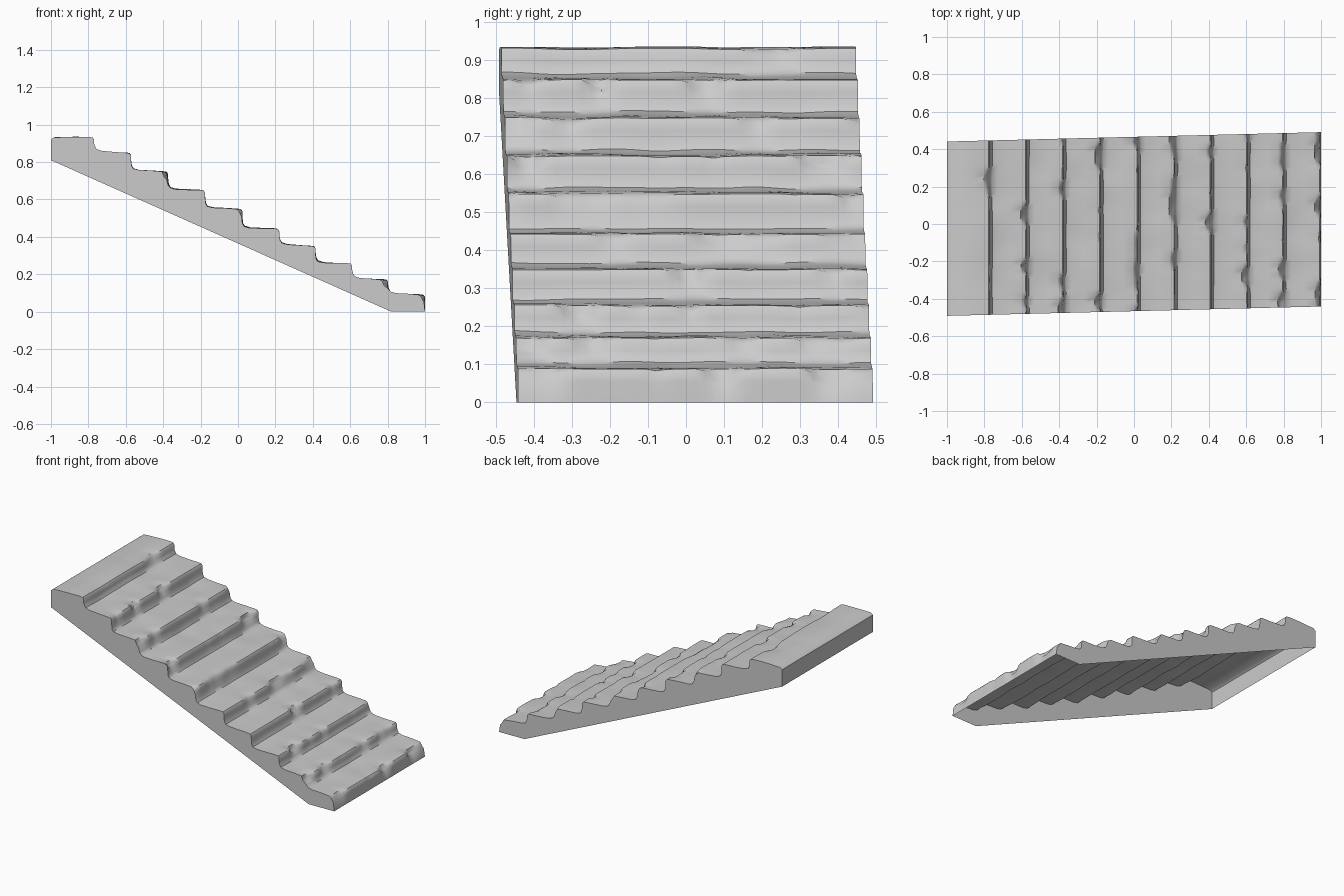
import bpy, bmesh, math
from mathutils import Vector, noise

if "Cube" in bpy.data.objects:
    bpy.data.objects.remove(bpy.data.objects["Cube"])

HALF = 0.466     # half width of the flight
SKEW = 0.025     # sideways drift along the length
COLS = 36        # segments across the width

edges = [-1.0, -0.77, -0.572, -0.374, -0.176, 0.024, 0.221, 0.415, 0.61, 0.803, 1.0]
heights = [0.932, 0.85, 0.75, 0.65, 0.55, 0.445, 0.352, 0.258, 0.172, 0.092]

# Side profile: (x, z, chip weight, wobble weight)
profile = [(-1.0, 0.81, 0, 0), (-1.0, 0.92, 0, 0.1), (-0.985, 0.932, 0, 0.3)]
for i, z in enumerate(heights):
    a, b = edges[i], edges[i + 1]
    if i:
        profile += [(a + 0.003, z + 0.03, 0.15, 0.8), (a + 0.012, z + 0.014, 0, 0.8),
                    (a + 0.04, z + 0.006, 0, 0.7)]
    profile += [(a + (b - a) * 0.55, z + 0.002, 0, 0.6), (b - 0.03, z, 0.2, 0.6),
                (b - 0.008, z - 0.003, 0.9, 0.4), (b - 0.001, z - 0.013, 1, 0.3),
                (b, z - 0.036, 0.4, 0.3)]
profile.append((1.0, 0.0, 0, 0))


def worn_point(x, z, chip, wob, y):
    # Worn stone: chipped nosings and gently uneven faces
    step = round(x * 5.07)
    c = max(0.0, noise.noise(Vector((step * 3.7, y * 9, 1.3))) - 0.08)
    c = min(c * 0.06, 0.026) * chip
    w = noise.noise(Vector((x * 6, y * 7, z * 6 + 5))) * 0.008 * wob
    px = max(-1.0, min(1.0, x - c + w * 0.6))
    return Vector((px, y + SKEW * px, z - c * 0.8 + w))


bm = bmesh.new()
grid = []
for j in range(COLS + 1):
    y = -HALF + 2 * HALF * j / COLS
    grid.append([bm.verts.new(worn_point(*p, y)) for p in profile])

# Treads, risers and back wall
for c0, c1 in zip(grid, grid[1:]):
    for i in range(len(profile) - 1):
        bm.faces.new((c0[i], c0[i + 1], c1[i + 1], c1[i]))

# Side walls; the sloping underside stays open
for col, y, flip in ((grid[0], -HALF, True), (grid[-1], HALF, False)):
    loop = col + [bm.verts.new((0.82, y + SKEW * 0.82, 0))]
    bm.faces.new(loop[::-1] if flip else loop)

mesh = bpy.data.meshes.new("stone_stairs")
bm.to_mesh(mesh)
bm.free()
stairs = bpy.data.objects.new("stone_stairs", mesh)
bpy.context.collection.objects.link(stairs)
bpy.context.view_layer.objects.active = stairs
stairs.select_set(True)
bpy.ops.object.shade_smooth_by_angle(angle=math.radians(40))
